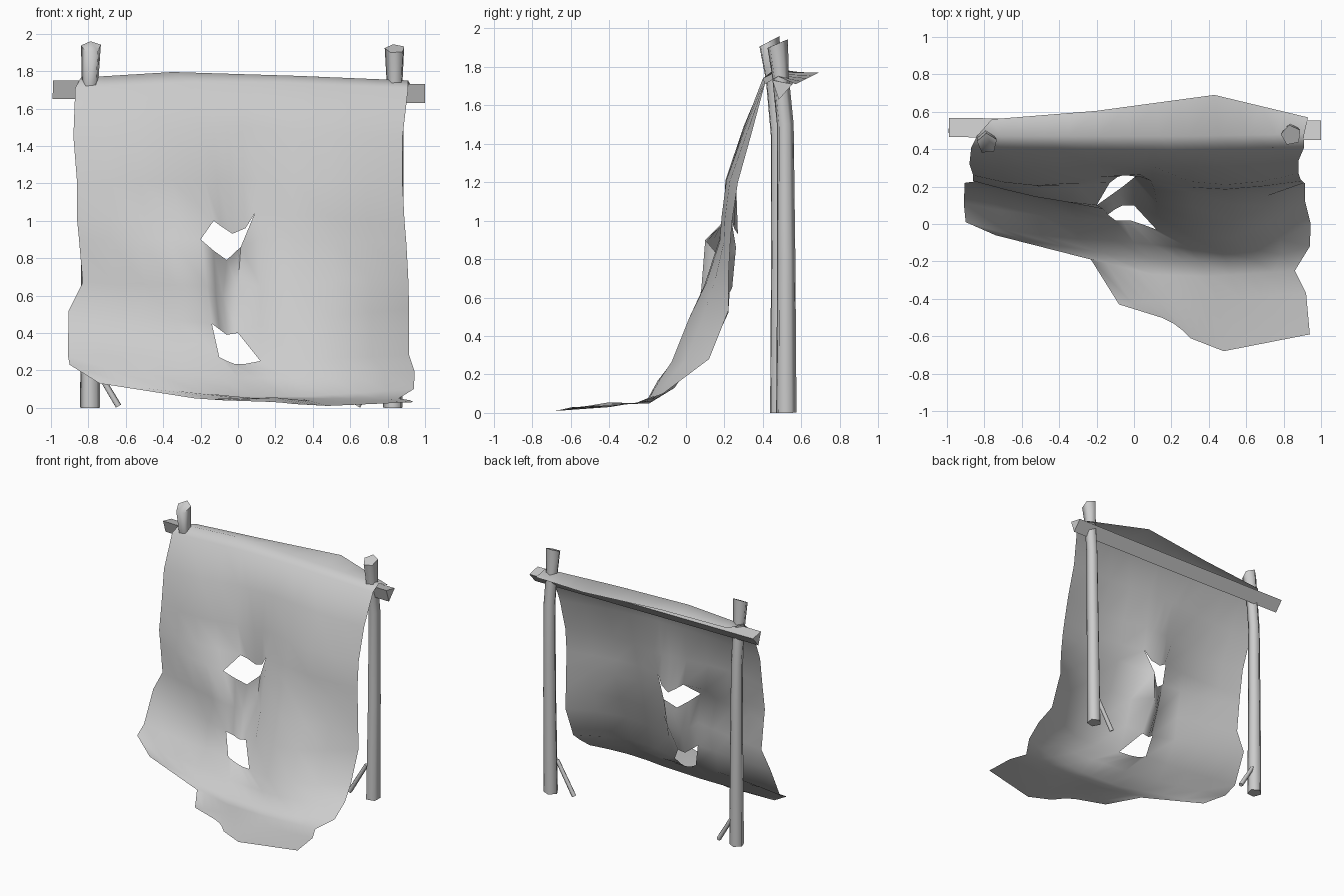
import bpy, bmesh, math
from mathutils import Vector

old = bpy.data.objects.get("Cube")
if old:
    bpy.data.objects.remove(old, do_unlink=True)

grey = bpy.data.materials.new("plain_grey")
grey.use_nodes = True
COLOUR = (0.6, 0.6, 0.6, 1)
grey.diffuse_color = COLOUR
grey.node_tree.nodes["Principled BSDF"].inputs["Base Color"].default_value = COLOUR


def finish(bm, name, angle):
    """Turn a bmesh into a smooth shaded object with sharp creases."""
    mesh = bpy.data.meshes.new(name)
    bm.to_mesh(mesh)
    bm.free()
    mesh.materials.append(grey)
    mesh.polygons.foreach_set("use_smooth", [True] * len(mesh.polygons))
    mesh.set_sharp_from_angle(angle=math.radians(angle))
    obj = bpy.data.objects.new(name, mesh)
    bpy.context.collection.objects.link(obj)
    return obj


def stick(name, path, radii, sides=5, turn=0.3, slant=0):
    """Rough-cut wooden stick following a path, with an optional slanted top."""
    bm = bmesh.new()
    path = [Vector(p) for p in path]
    frame = (path[-1] - path[0]).to_track_quat("Z", "Y")
    rings = []
    for point, radius in zip(path, radii):
        ring = []
        for i in range(sides):
            a = turn + math.tau * i / sides
            ring.append(bm.verts.new(point + frame @ Vector((radius * math.cos(a), radius * math.sin(a), 0))))
        rings.append(ring)
    for v in rings[-1]:
        v.co.z += slant * (v.co.y - path[-1].y)
    for low, high in zip(rings, rings[1:]):
        for i in range(sides):
            j = (i + 1) % sides
            bm.faces.new((low[i], low[j], high[j], high[i]))
    bm.faces.new(rings[0][::-1])
    bm.faces.new(rings[-1])
    return finish(bm, name, 75)


# Upright posts, bent slightly under the crossbar, tops cut at a slant
post_radii = (0.056, 0.05, 0.046, 0.046, 0.056)
stick("right_post", [(-.79, .485, 0), (-.79, .485, .8), (-.79, .48, 1.45), (-.79, .455, 1.73), (-.785, .43, 1.93)],
      post_radii, slant=.5)
stick("left_post", [(.83, .52, 0), (.84, .52, .8), (.845, .515, 1.5), (.84, .49, 1.75), (.84, .475, 1.92)],
      post_radii, slant=.4)

# Split three-sided crossbar, flat side up, and the pegs leaning on each post
stick("crossbar", [(-.99, .51, 1.71), (0, .5, 1.7), (1, .495, 1.69)], (.06, .062, .062),
      sides=3, turn=-math.pi / 2 - .2)
for side, name in ((-1, "right_peg"), (1, "left_peg")):
    stick(name, [(side * .79, .5, .26), (side * .64, .5, .008)], (.016, .018))

# Hanging sheet: four guide lines run from the back flap, over the bar, to the ground
right_edge = [(-.76, .56, 1.75), (-.84, .47, 1.765), (-.87, .41, 1.71), (-.88, .32, 1.45), (-.86, .26, 1.2),
              (-.86, .23, 1), (-.85, .23, .9), (-.83, .23, .67), (-.905, .22, .52), (-.91, .11, .28),
              (-.9, .01, .23), (-.74, -.06, .13), (-.23, -.19, .05), (-.08, -.43, .04), (.21, -.52, .03)]
right_lip = [(-.2, .605, 1.765), (-.35, .47, 1.795), (-.25, .4, 1.74), (-.2, .31, 1.5), (-.18, .25, 1.22),
             (-.13, .22, 1), (-.2, .1, .9), (-.165, .08, .65), (-.14, .05, .45), (-.1, .02, .27),
             (-.1, -.09, .16), (0, -.18, .06), (.1, -.27, .05), (.2, -.4, .055), (.3, -.61, .02)]
left_lip = [(.43, .69, 1.77), (.3, .47, 1.775), (.2, .4, 1.74), (.1, .31, 1.5), (.1, .27, 1.22),
            (.09, .23, 1.04), (.11, .18, .9), (.12, .11, .65), (.12, .05, .45), (.12, -.03, .25),
            (.3, -.13, .16), (.35, -.2, .06), (.4, -.28, .05), (.45, -.4, .03), (.48, -.68, .01)]
left_edge = [(.93, .57, 1.71), (.91, .48, 1.75), (.91, .41, 1.71), (.88, .34, 1.45), (.88, .27, 1.2),
             (.89, .24, 1), (.9, .23, .88), (.91, .22, .7), (.915, .22, .53), (.915, .12, .28),
             (.945, 0, .19), (.94, -.12, .1), (.86, -.25, .05), (.92, -.37, .04), (.94, -.59, .03)]
guides = [right_edge, right_lip, left_lip, left_edge]
SPAN = 4
TOP, BOTTOM = 5, 8            # rows of cells torn open

rows = []
for marks in zip(*guides):
    marks = [Vector(m) for m in marks]
    row = [a.lerp(b, i / SPAN) for a, b in zip(marks, marks[1:]) for i in range(SPAN)]
    rows.append(row + [marks[-1]])

# Both panels billow forwards between their edge and the tear
billow = {3: (.02, .02), 4: (.05, .06), 5: (.03, .05), 6: (.02, .03), 7: (0, .06),
          8: (0, .12), 9: (.02, .12), 10: (.02, .07), 11: (0, .03)}
for r, amounts in billow.items():
    for start, amount in zip((0, 2 * SPAN), amounts):
        for i in range(SPAN):
            rows[r][start + i].y -= amount * math.sin(math.pi * i / SPAN)

# Torn strip between the two openings sinks back into a deep valley
valley = [((-.09, .25, .97), (-.03, .27, .93), (.04, .25, .96)),
          ((-.13, .15, .84), (-.06, .2, .79), (.015, .26, .86)),
          ((-.12, .13, .62), (-.08, .17, .6), (0, .24, .65)),
          ((-.1, .08, .42), (-.06, .1, .39), (0, .1, .4)),
          ((-.06, .02, .25), (-.02, .02, .235), (.04, 0, .235))]
for r, points in enumerate(valley, TOP):
    rows[r][SPAN + 1:2 * SPAN] = [Vector(p) for p in points]

bm = bmesh.new()
verts = [[bm.verts.new(p) for p in row] for row in rows]
for r in range(len(rows) - 1):
    for c in range(len(rows[0]) - 1):
        torn = r in (TOP, BOTTOM) and SPAN <= c < 2 * SPAN
        if not torn:
            bm.faces.new((verts[r][c], verts[r + 1][c], verts[r + 1][c + 1], verts[r][c + 1]))

# Slivers of sheet that give each opening its slanting side
v, w = 2 * SPAN - 1, 2 * SPAN
bm.faces.new((verts[TOP][w], verts[TOP + 1][v], verts[TOP + 1][w]))
bm.faces.new((verts[BOTTOM][v], verts[BOTTOM + 1][w], verts[BOTTOM][w]))
finish(bm, "torn_sheet", 80)
